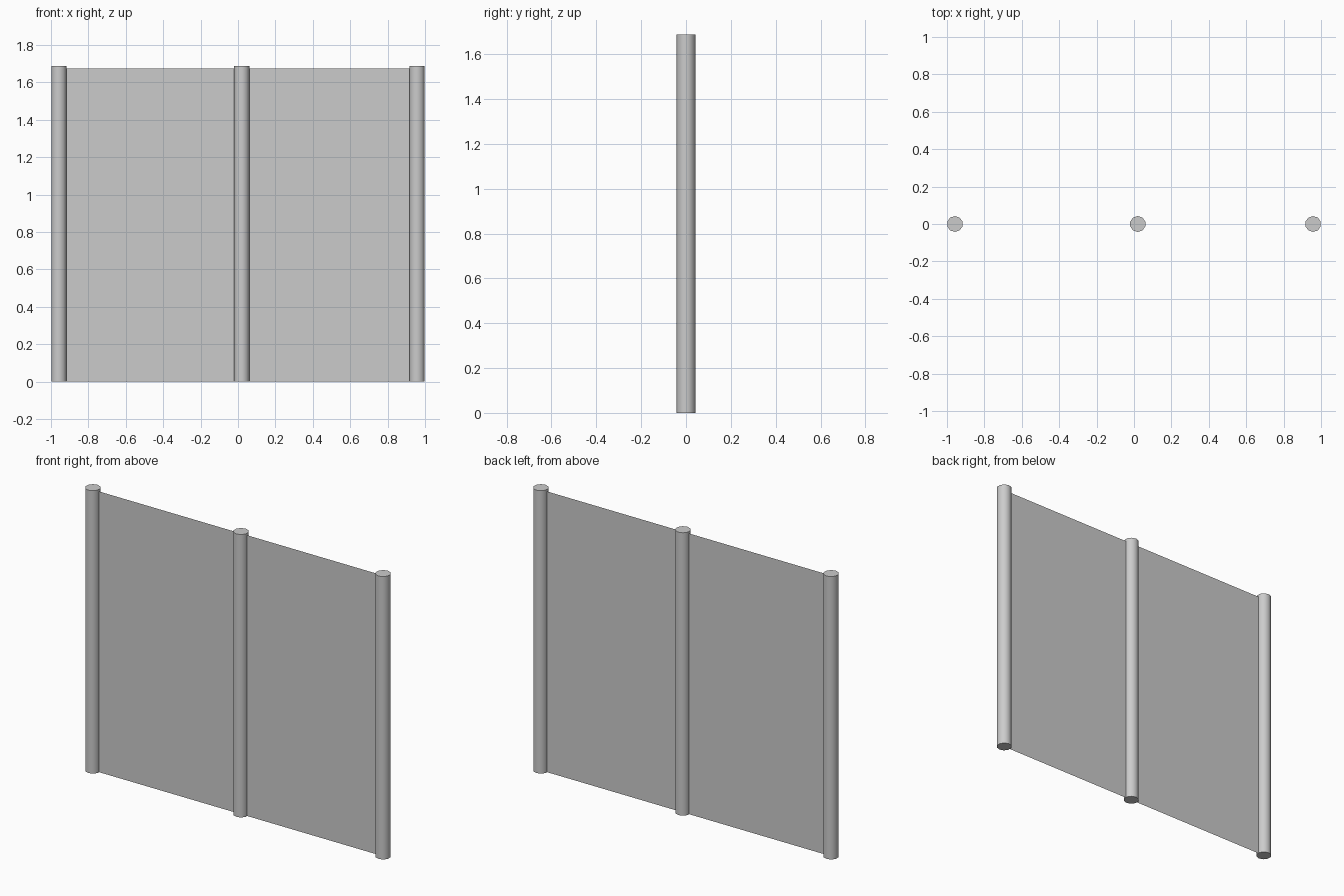
import bpy

if "Cube" in bpy.data.objects:
    bpy.data.objects.remove(bpy.data.objects["Cube"])

POST_RADIUS = 0.0425
POST_HEIGHT = 1.687
PANEL_HEIGHT = 1.674
POST_X = [-0.9575, 0.02, 0.9575]


def make_post(name, x):
    bpy.ops.mesh.primitive_cylinder_add(
        vertices=10, radius=POST_RADIUS, depth=POST_HEIGHT,
        location=(x, 0, POST_HEIGHT / 2))
    post = bpy.context.object
    post.name = name
    bpy.ops.object.shade_smooth_by_angle(angle=0.8)


def make_panel(name, x0, x1):
    # Paper-thin sheet running between two post centres
    mesh = bpy.data.meshes.new(name)
    mesh.from_pydata(
        [(x0, 0, 0), (x1, 0, 0), (x1, 0, PANEL_HEIGHT), (x0, 0, PANEL_HEIGHT)],
        [], [(0, 1, 2, 3)])
    bpy.context.collection.objects.link(bpy.data.objects.new(name, mesh))


# Upright posts
for name, x in zip(("left_post", "middle_post", "right_post"), POST_X):
    make_post(name, x)

# Fence sheets
make_panel("left_panel", POST_X[0], POST_X[1])
make_panel("right_panel", POST_X[1], POST_X[2])
